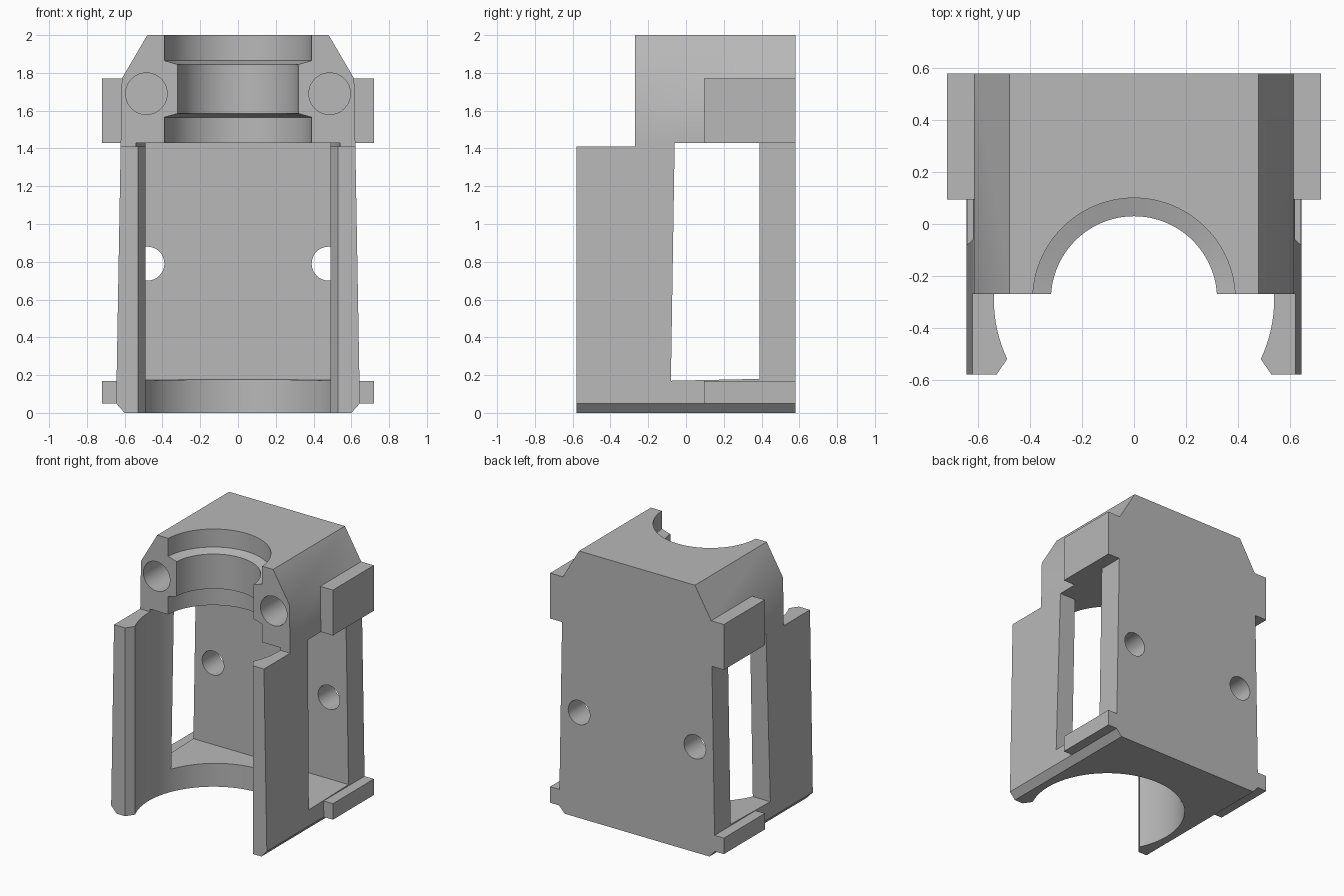
import bpy, bmesh, math
from mathutils import Vector

if "Cube" in bpy.data.objects:
    bpy.data.objects.remove(bpy.data.objects["Cube"], do_unlink=True)

grey = bpy.data.materials.new("plain grey")
grey.use_nodes = True
grey.diffuse_color = (0.48, 0.48, 0.48, 1)
grey.node_tree.nodes["Principled BSDF"].inputs["Base Color"].default_value = (0.48, 0.48, 0.48, 1)

BORE_Y = -0.29   # shared axis of the round bores
FRONT, BACK = -0.58, 0.58


def prism(name, ring, offset):
    """Extrude a closed ring of 3D points along an offset."""
    bm = bmesh.new()
    face = bm.faces.new([bm.verts.new(p) for p in ring])
    ext = bmesh.ops.extrude_face_region(bm, geom=[face])["geom"]
    bmesh.ops.translate(bm, vec=Vector(offset), verts=[v for v in ext if isinstance(v, bmesh.types.BMVert)])
    bmesh.ops.recalc_face_normals(bm, faces=bm.faces)
    mesh = bpy.data.meshes.new(name)
    bm.to_mesh(mesh)
    bm.free()
    mesh.materials.append(grey)
    obj = bpy.data.objects.new(name, mesh)
    bpy.context.collection.objects.link(obj)
    return obj


def box(name, x, y, z):
    ring = [(x[0], y[0], z[0]), (x[1], y[0], z[0]), (x[1], y[1], z[0]), (x[0], y[1], z[0])]
    return prism(name, ring, (0, 0, z[1] - z[0]))


def hole(name, x, z, radius, y0, y1):
    turns = [math.tau * i / 48 for i in range(48)]
    ring = [(x + radius * math.cos(a), y0, z + radius * math.sin(a)) for a in turns]
    return prism(name, ring, (0, y1 - y0, 0))


def revolve(name, profile, segments=96):
    """Closed solid turned around the bore axis from (radius, z) pairs."""
    bm = bmesh.new()
    rings = [[bm.verts.new((r * math.cos(math.tau * i / segments),
                            BORE_Y + r * math.sin(math.tau * i / segments), z))
              for i in range(segments)] for r, z in profile]
    for low, high in zip(rings, rings[1:]):
        for i in range(segments):
            j = (i + 1) % segments
            bm.faces.new((low[i], low[j], high[j], high[i]))
    bm.faces.new(rings[0])
    bm.faces.new(rings[-1])
    bmesh.ops.recalc_face_normals(bm, faces=bm.faces)
    mesh = bpy.data.meshes.new(name)
    bm.to_mesh(mesh)
    bm.free()
    mesh.materials.append(grey)
    obj = bpy.data.objects.new(name, mesh)
    bpy.context.collection.objects.link(obj)
    return obj


def combine(target, tool, operation="DIFFERENCE"):
    """Apply a boolean and discard the tool."""
    bpy.context.view_layer.objects.active = target
    mod = target.modifiers.new("boolean", "BOOLEAN")
    mod.operation, mod.solver, mod.object = operation, "EXACT", tool
    bpy.ops.object.modifier_apply(modifier=mod.name)
    bpy.data.objects.remove(tool, do_unlink=True)


# Tapered housing with chamfered top and bottom edges
half = [(0.60, 0), (0.645, 0.05), (0.615, 1.77), (0.48, 2.0)]
outline = half + [(-x, z) for x, z in reversed(half)]
body = prism("housing", [(x, FRONT, z) for x, z in outline], (0, BACK - FRONT, 0))

# Side lugs, top and bottom
for side in (-1, 1):
    for low, high in ((0.05, 0.17), (1.43, 1.77)):
        xs = sorted((side * 0.55, side * 0.72))
        combine(body, box("lug", xs, (0.095, BACK), (low, high)), "UNION")

# Step above the front arms
combine(body, box("step_cutter", (-1, 1), (-1, -0.27), (1.41, 2.2)))

# Lower round cavity, flaring out at the arm tips
start = math.asin((-0.52 - BORE_Y) / 0.54)
sweep = math.pi - 2 * start
arc = [(0.54 * math.cos(start + sweep * i / 72), BORE_Y + 0.54 * math.sin(start + sweep * i / 72))
       for i in range(73)]
plan = [(0.57, -0.64), *arc, (-0.57, -0.64)]
combine(body, prism("cavity_cutter", [(x, y, -0.1) for x, y in plan], (0, 0, 1.53)))

# Window running from side to side
window = [(-0.08, 0.17), (0.39, 0.18), (0.39, 1.43), (-0.06, 1.43)]
combine(body, prism("window_cutter", [(-1, y, z) for y, z in window], (2, 0, 0)))

# Stepped neck bore
neck = [(0.39, 1.40), (0.39, 1.565), (0.32, 1.585), (0.32, 1.845), (0.39, 1.865), (0.39, 2.1)]
combine(body, revolve("neck_cutter", neck))

# Blind front holes and through holes in the back wall
for side in (-1, 1):
    combine(body, hole("front_hole_cutter", side * 0.485, 1.69, 0.11, -0.4, 0.33))
    combine(body, hole("back_hole_cutter", side * 0.48, 0.79, 0.09, 0.3, 0.7))

bpy.ops.object.select_all(action="DESELECT")
body.select_set(True)
bpy.context.view_layer.objects.active = body
bpy.ops.object.shade_smooth_by_angle(angle=math.radians(30))
